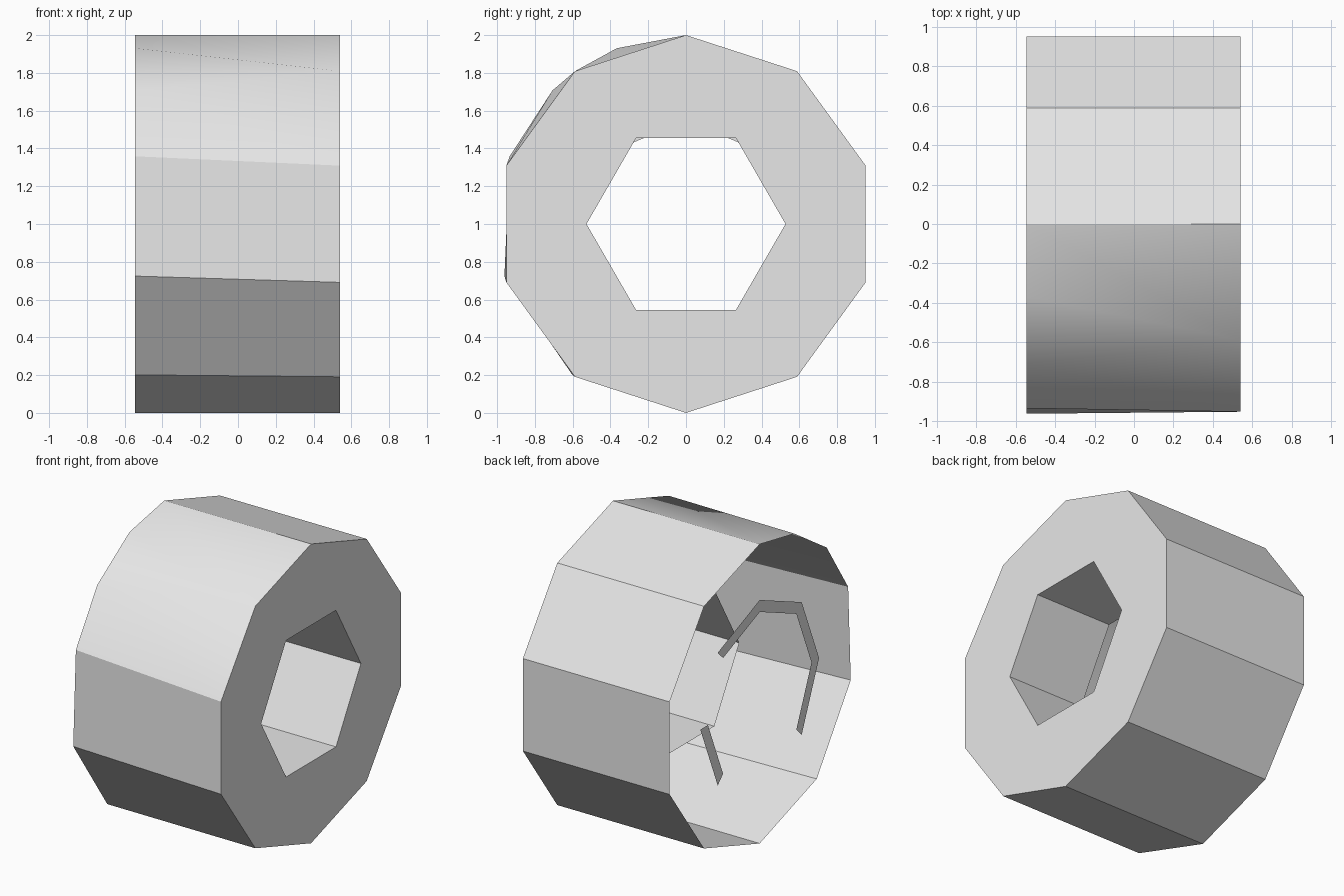
import bpy, bmesh
from math import radians, sin, cos

if "Cube" in bpy.data.objects:
    bpy.data.objects.remove(bpy.data.objects["Cube"], do_unlink=True)

RIGHT, LEFT, SOCKET_END = 0.54, -0.545, -0.025
HEX_RADIUS = 0.527

grey = bpy.data.materials.new("plain grey")
grey.use_nodes = True
grey.diffuse_color = (0.8, 0.8, 0.8, 1)
grey.node_tree.nodes["Principled BSDF"].inputs["Base Color"].default_value = (0.8, 0.8, 0.8, 1)


def ring(bm, x, radius, angles):
    """Vertices around the x axis; angle runs from +y up to +z."""
    return [bm.verts.new((x, radius * cos(radians(a)), 1 + radius * sin(radians(a))))
            for a in angles]


def wall(bm, a, b):
    """Closed band of quads between two equal rings."""
    for i in range(len(a)):
        j = (i + 1) % len(a)
        bm.faces.new((a[i], a[j], b[j], b[i]))


def finish(bm, name):
    mesh = bpy.data.meshes.new(name)
    bm.to_mesh(mesh)
    bm.free()
    mesh.materials.append(grey)
    obj = bpy.data.objects.new(name, mesh)
    bpy.context.collection.objects.link(obj)
    return obj


# Outer shell: ten-sided on the right, finer upper front rim on the left
bm = bmesh.new()
right = ring(bm, RIGHT, 1, range(90, 450, 36))
left = ring(bm, LEFT, 1, [90, 135, 159, 196, 233] + list(range(270, 450, 36)))
extra = ring(bm, LEFT, 1, [111.5])[0]
bm.faces.new((left[0], right[0], right[1]))
bm.faces.new((left[0], right[1], extra))
bm.faces.new((extra, right[1], left[1]))
bm.faces.new((left[1], right[1], right[2], left[2]))
for i in range(2, 10):
    j = (i + 1) % 10
    bm.faces.new((left[i], right[i], right[j], left[j]))

# Flat end face with a six-sided hole
hole = ring(bm, RIGHT, HEX_RADIUS, range(0, 360, 60))
edges = []
for loop in (right, hole):
    for i, v in enumerate(loop):
        w = loop[(i + 1) % len(loop)]
        edges.append(bm.edges.get((v, w)) or bm.edges.new((v, w)))
bmesh.ops.triangle_fill(bm, edges=edges, use_beauty=True, normal=(1, 0, 0))
bmesh.ops.recalc_face_normals(bm, faces=bm.faces)
shell = finish(bm, "outer_shell")
bpy.ops.object.select_all(action='DESELECT')
shell.select_set(True)
bpy.context.view_layer.objects.active = shell
bpy.ops.object.shade_smooth_by_angle(angle=radians(30))

# Six-sided socket tube running in from the hole
bm = bmesh.new()
wall(bm, ring(bm, RIGHT, HEX_RADIUS, range(0, 360, 60)),
     ring(bm, SOCKET_END, HEX_RADIUS, range(0, 360, 60)))
finish(bm, "hex_socket")

# Broken eight-sided flat strip at the open end
for name, angles in (("long_rim_strip", range(45, 226, 45)),
                     ("short_rim_strip", (-45, 0))):
    bm = bmesh.new()
    inner, outer = (ring(bm, LEFT, r, angles) for r in (0.547, 0.627))
    for i in range(len(inner) - 1):
        bm.faces.new((inner[i], inner[i + 1], outer[i + 1], outer[i]))
    finish(bm, name)
